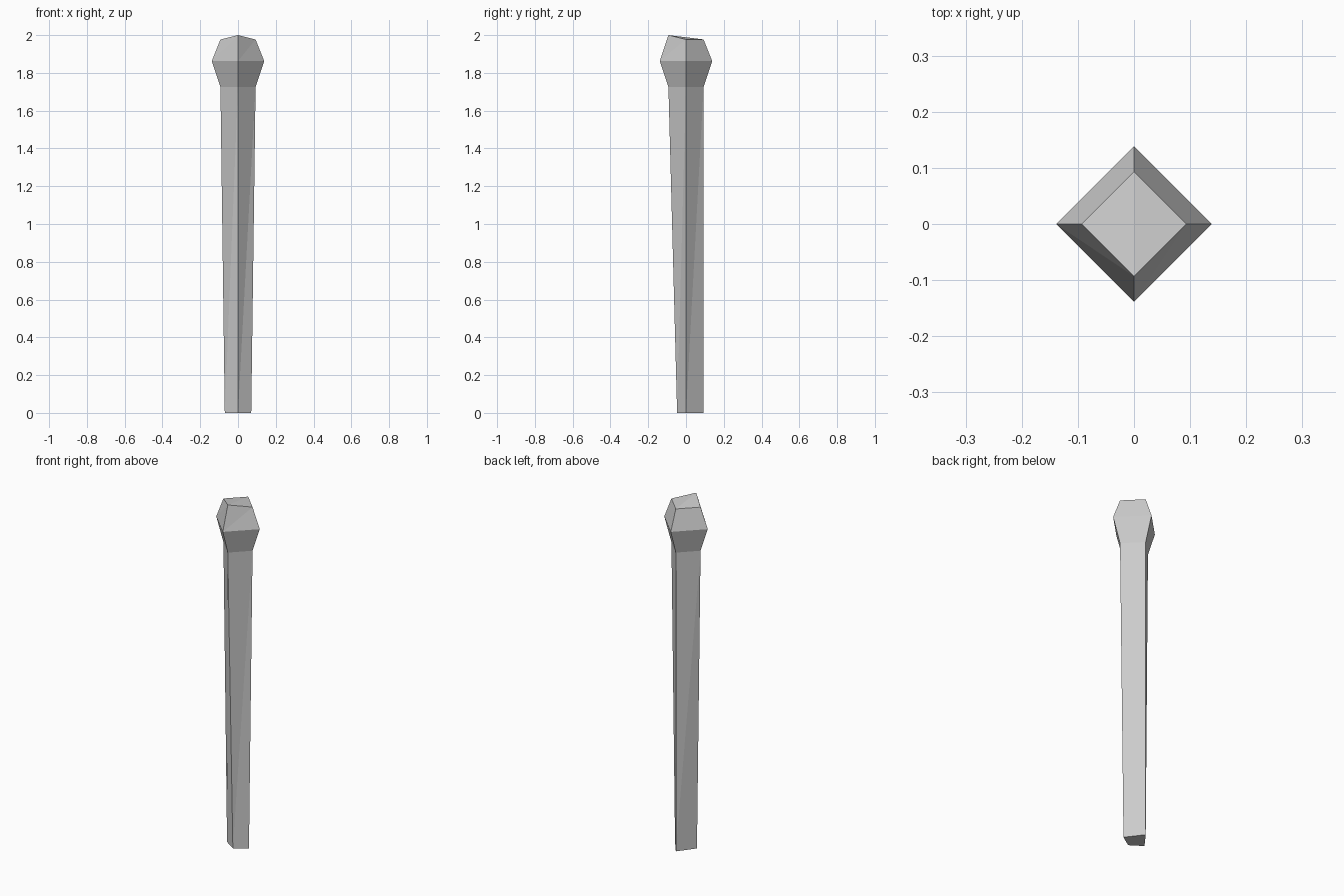
import bpy
import bmesh

cube = bpy.data.objects.get("Cube")
if cube:
    bpy.data.objects.remove(cube, do_unlink=True)

grey = bpy.data.materials.new("plain grey")
grey.use_nodes = True
colour = (0.6, 0.6, 0.6, 1)
grey.diffuse_color = colour
grey.node_tree.nodes["Principled BSDF"].inputs["Base Color"].default_value = colour


def diamond(z, side, front=None, back=None, front_z=None):
    """Four corners: front, left, back, right (counter-clockwise from above)."""
    front = side if front is None else front
    back = side if back is None else back
    front_z = z if front_z is None else front_z
    return [(0, -front, front_z), (side, 0, z), (0, back, z), (-side, 0, z)]


def loft(name, rings, cap_bottom=False, cap_top=False):
    """Skin diamond rings with flat triangles, all split the same way."""
    bm = bmesh.new()
    loops = [[bm.verts.new(p) for p in ring] for ring in rings]
    for low, high in zip(loops, loops[1:]):
        for i in range(4):
            j = (i + 1) % 4
            bm.faces.new((low[i], low[j], high[j]))
            bm.faces.new((low[i], high[j], high[i]))
    if cap_bottom:
        bm.faces.new(loops[0][::-1])
    if cap_top:
        a, b, c, d = loops[-1]
        bm.faces.new((a, b, c))
        bm.faces.new((a, c, d))
    mesh = bpy.data.meshes.new(name)
    bm.to_mesh(mesh)
    bm.free()
    mesh.materials.append(grey)
    obj = bpy.data.objects.new(name, mesh)
    bpy.context.collection.objects.link(obj)
    return obj


neck = diamond(1.725, 0.093)

# Tapered shaft with a straight back edge
loft("shaft", [diamond(0, 0.07, front=0.047, back=0.093), neck], cap_bottom=True)

# Faceted head with one raised front corner
loft("head", [neck, diamond(1.862, 0.139), diamond(1.977, 0.093, front_z=2.0)],
     cap_top=True)
